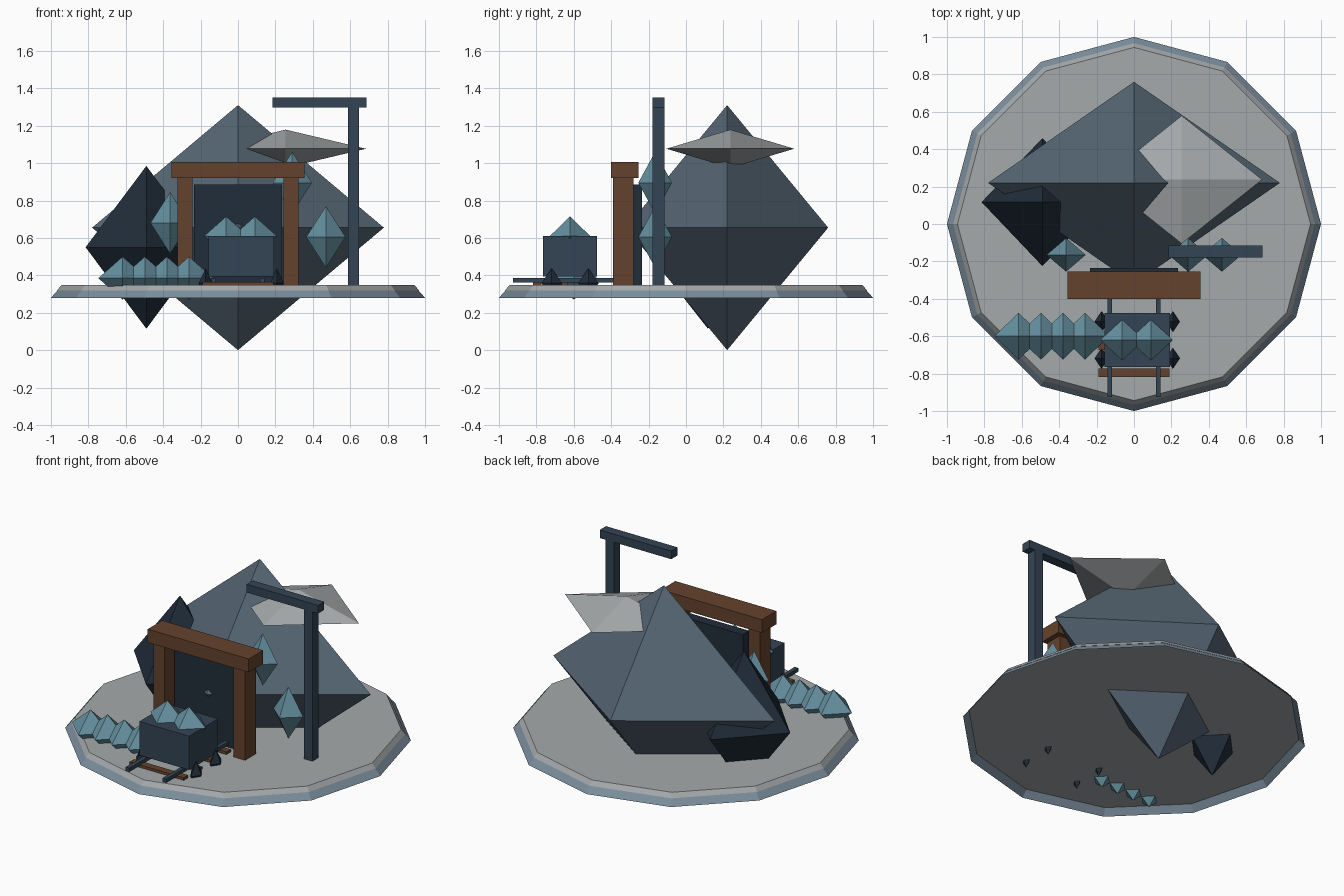
import bpy, bmesh, math
from mathutils import Vector

if "Cube" in bpy.data.objects:
    bpy.data.objects.remove(bpy.data.objects["Cube"])


def mat(name, r, g, b):
    m = bpy.data.materials.new(name)
    m.diffuse_color = (r, g, b, 1)
    m.use_nodes = True
    m.node_tree.nodes["Principled BSDF"].inputs["Base Color"].default_value = m.diffuse_color
    return m


ROCK = mat("rock", .09, .13, .17)
DARK = mat("dark_rock", .015, .026, .042)
PALE = mat("pale_stone", .38, .40, .41)
RIM = mat("rim_stone", .20, .27, .34)
WOOD = mat("wood", .13, .055, .026)
STEEL = mat("steel", .034, .058, .09)
CRYSTAL = mat("crystal", .13, .28, .35)


def finish(name, bm, material):
    me = bpy.data.meshes.new(name)
    bm.to_mesh(me)
    bm.free()
    me.materials.append(material)
    ob = bpy.data.objects.new(name, me)
    bpy.context.collection.objects.link(ob)
    return ob


def octa(name, centre, radii, material):
    """Eight-sided gem with its points on the axes."""
    bm = bmesh.new()
    for axis in range(3):
        for s in (-1, 1):
            p = Vector(centre)
            p[axis] += s * radii[axis]
            bm.verts.new(p)
    bmesh.ops.convex_hull(bm, input=bm.verts)
    return finish(name, bm, material)


def box(name, x, y, z, material):
    """Box from (min, max) ranges."""
    bm = bmesh.new()
    bmesh.ops.create_cube(bm, size=1)
    for v in bm.verts:
        v.co = [(r[0] + r[1]) / 2 + c * (r[1] - r[0]) for r, c in zip((x, y, z), v.co)]
    return finish(name, bm, material)


def disc(name, r0, z0, r1, z1, caps, material):
    """Twelve-sided tapered ring, optionally capped."""
    bm = bmesh.new()
    rings = [[bm.verts.new((r * math.cos(i * math.pi / 6), r * math.sin(i * math.pi / 6), z))
              for i in range(12)] for r, z in ((r0, z0), (r1, z1))]
    for i in range(12):
        j = (i + 1) % 12
        bm.faces.new((rings[0][i], rings[0][j], rings[1][j], rings[1][i]))
    if caps:
        bm.faces.new(rings[0][::-1])
        bm.faces.new(rings[1])
    return finish(name, bm, material)


# Ground plate with an open skirt below it
disc("ground_skirt", 1.0, .28, .96, .325, False, RIM)
disc("ground_plate", .967, .32, .944, .348, True, PALE)

# Rocks
octa("main_rock", (0, .22, .655), (.78, .54, .655), ROCK)
octa("side_rock", (-.49, .117, .55), (.325, .342, .435), DARK)
octa("pale_cap", (.255, .237, 1.077), (.43, .342, .102), PALE)

# Mine entrance
box("entrance_panel", (-.235, .235), (-.30, -.235), (.345, .885), DARK)
for side, s in (("left", -1), ("right", 1)):
    box(side + "_entrance_post", sorted((s * .243, s * .323)), (-.39, -.28), (.345, .92), WOOD)
box("entrance_beam", (-.355, .355), (-.40, -.255), (.92, 1.005), WOOD)

# Track
for i in range(4):
    y = -.795 + i * .143
    box("sleeper", (-.19, .19), (y - .022, y + .022), (.345, .365), WOOD)
for s in (-1, 1):
    box("rail", (s * .13 - .013, s * .13 + .013), (-.925, -.30), (.362, .385), STEEL)

# Cart with load and wheels
box("cart_body", (-.158, .192), (-.765, -.475), (.395, .61), STEEL)
for x in (-.063, .09):
    octa("cart_crystal", (x, -.62, .61), (.118, .108, .105), CRYSTAL)
for x in (-.173, .208):
    for y in (-.718, -.522):
        octa("cart_wheel", (x, y, .358), (.037, .055, .08), DARK)

# Row of loose crystals
for x in (-.617, -.498, -.38, -.262):
    octa("ground_crystal", (x, -.60, .385), (.13, .125, .115), CRYSTAL)

# Crystals growing from the rock
for x, z in ((-.363, .68), (.47, .605), (.29, .895)):
    octa("rock_crystal", (x, -.165, z), (.105, .09, .165), CRYSTAL)

# Hoist
box("hoist_post", (.588, .648), (-.178, -.116), (.345, 1.30), STEEL)
box("hoist_arm", (.185, .688), (-.178, -.116), (1.298, 1.35), STEEL)
